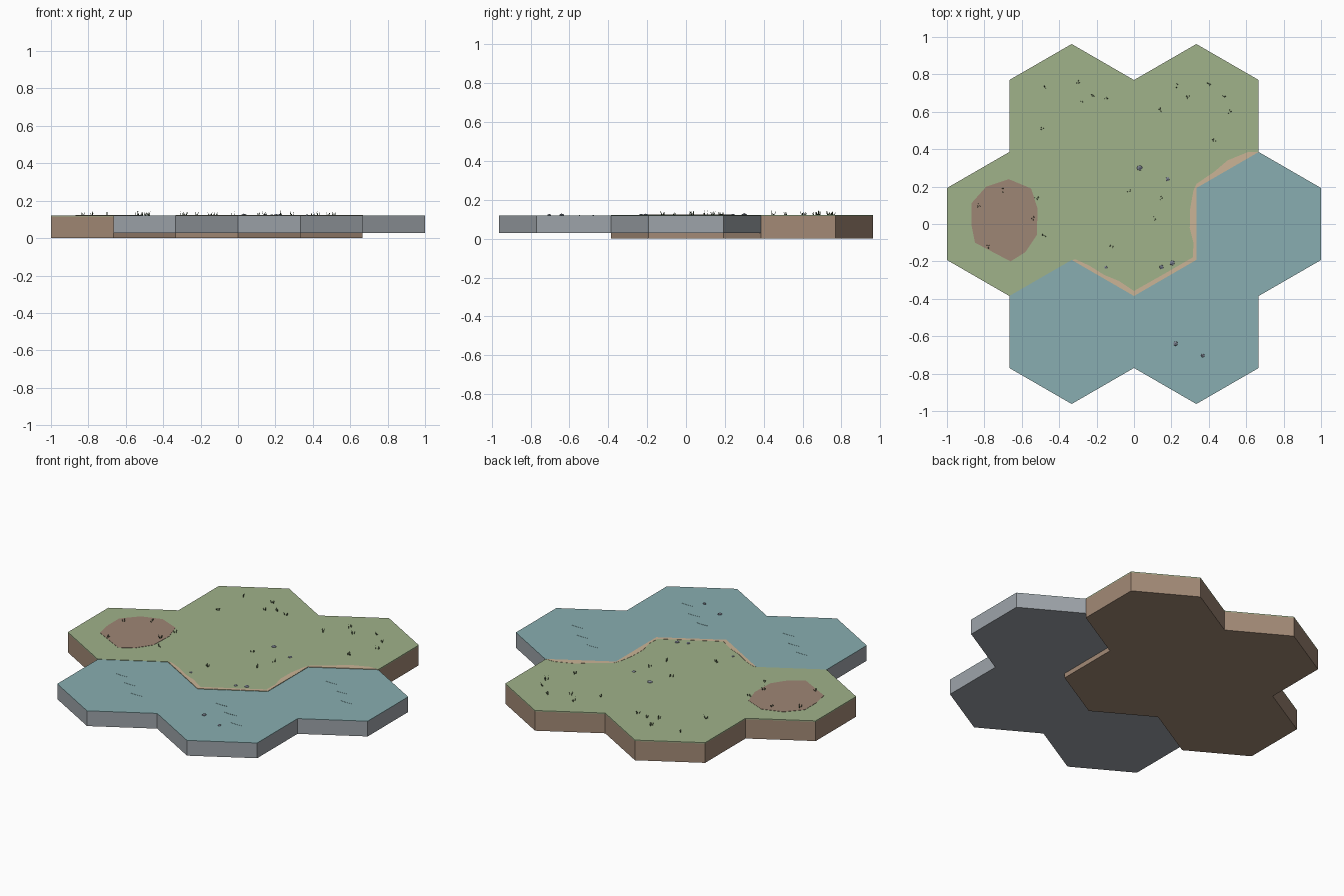
import bpy, bmesh, math, random
from mathutils import Vector

if "Cube" in bpy.data.objects:
    bpy.data.objects.remove(bpy.data.objects["Cube"])

random.seed(4)
TOP = 0.122                      # height of the turf
R = (1 / 3) / math.cos(math.pi / 6)   # hexagon corner radius


def material(name, srgb):
    m = bpy.data.materials.new(name)
    lin = [((c / 255 + 0.055) / 1.055) ** 2.4 for c in srgb]
    m.diffuse_color = (*lin, 1)
    m.use_nodes = True
    m.node_tree.nodes["Principled BSDF"].inputs["Base Color"].default_value = m.diffuse_color
    return m


grass = material("grass green", (160, 178, 138))
water = material("water teal", (136, 174, 177))
earth = material("earth brown", (163, 138, 118))
slate = material("slate grey", (158, 164, 170))
dirt = material("dirt brown", (158, 134, 117))
sand = material("sand", (203, 180, 150))
leaf = material("dark leaf", (78, 94, 66))
stone = material("stone blue grey", (125, 131, 145))


def add_object(name, bm, mats, recalc=True):
    if recalc:
        bmesh.ops.recalc_face_normals(bm, faces=bm.faces[:])
    me = bpy.data.meshes.new(name)
    bm.to_mesh(me)
    bm.free()
    for m in mats:
        me.materials.append(m)
    ob = bpy.data.objects.new(name, me)
    bpy.context.collection.objects.link(ob)
    return ob


def polar(c, r, deg):
    a = math.radians(deg)
    return Vector((c[0] + r * math.cos(a), c[1] + r * math.sin(a), 0))


def hex_slab(name, centres, bottom, lip, top, mats):
    """Joined hexagon tiles: walls only on the outside, surface colour on the rim."""
    bm = bmesh.new()
    up = Vector((0, 0, 1))

    def face(points, index):
        bm.faces.new([bm.verts.new(p) for p in points]).material_index = index

    for c in centres:
        ring = [polar(c, R, 30 + 60 * i) for i in range(6)]
        face([p + up * top for p in ring], 0)
        face([p + up * bottom for p in reversed(ring)], 1)
        for i in range(6):
            n = polar(c, 2 / 3, 60 + 60 * i)
            if any((n - Vector((*o, 0))).length < 0.05 for o in centres):
                continue
            a, b = ring[i], ring[(i + 1) % 6]
            for z0, z1, mi in ((bottom, lip, 1), (lip, top, 0)):
                face([a + up * z0, b + up * z0, b + up * z1, a + up * z1], mi)
    bmesh.ops.remove_doubles(bm, verts=bm.verts, dist=0.001)
    return add_object(name, bm, mats)


def plate(name, points, z, thick, mat):
    """Thin flat plate with walls."""
    bm = bmesh.new()
    lo = [bm.verts.new((x, y, z)) for x, y in points]
    hi = [bm.verts.new((x, y, z + thick)) for x, y in points]
    bm.faces.new(hi)
    bm.faces.new(lo[::-1])
    for i in range(len(points)):
        j = (i + 1) % len(points)
        bm.faces.new((lo[i], lo[j], hi[j], hi[i]))
    return add_object(name, bm, [mat])


# Land and water slabs
h = math.sqrt(3) / 3
land_tiles = [(0, 0), (-2 / 3, 0), (-1 / 3, h), (1 / 3, h)]
water_tiles = [(2 / 3, 0), (-1 / 3, -h), (1 / 3, -h)]
hex_slab("land", land_tiles, 0, 0.116, TOP, [grass, earth])
hex_slab("water", water_tiles, 0.028, 0.117, 0.12, [water, slate])

# Bare dirt clearing
plate("dirt_clearing",
      [(-.67, .24), (-.79, .20), (-.87, .11), (-.87, 0), (-.85, -.10), (-.66, -.20),
       (-.58, -.15), (-.52, -.06), (-.515, .08), (-.55, .19)], TOP - .001, .0025, dirt)

# Sandy shore: outer edge follows the tiles, inner edge wanders
shore = [(-.333, -.192), (0, -.385), (.333, -.192), (.333, .192), (.667, .385)]
inner = [(.61, .385), (.50, .34), (.43, .28), (.335, .215), (.318, .18), (.30, .08),
         (.298, -.02), (.318, -.10), (.315, -.178), (.17, -.262), (0, -.358),
         (-.08, -.305), (-.16, -.272), (-.24, -.222), (-.31, -.19)]
plate("sandy_shore", shore + inner, TOP - .001, .002, sand)

# Grass tufts: small splayed blades
tufts = [(-.48, .73), (-.30, .76), (-.22, .69), (-.28, .66), (-.15, .67), (-.49, .51),
         (.23, .74), (.40, .75), (.48, .68), (.29, .68), (.14, .61), (.51, .60),
         (.43, .45), (-.03, .18), (.14, .14), (.11, .03), (-.12, -.12), (-.52, .14),
         (-.54, .03), (-.48, -.06), (-.70, .18), (-.83, .10), (-.78, -.12)]
bm = bmesh.new()
for x, y in tufts:
    for k in range(4):
        a = random.uniform(0, 360)
        base = polar((x, y), random.uniform(.002, .010), a)
        tip = polar((x, y), .013, a)
        tip.z = TOP + random.uniform(.013, .026)
        ring = [bm.verts.new(polar(base, .0025, a + 120 * i) + Vector((0, 0, TOP - .001)))
                for i in range(3)]
        apex = bm.verts.new(tip)
        bm.faces.new(ring[::-1])
        for i in range(3):
            bm.faces.new((ring[i], ring[(i + 1) % 3], apex))
add_object("grass_tufts", bm, [leaf])

# Stones on the land and in the shallows
stones = [(.03, .30, .017), (.18, .24, .012), (.205, -.208, .015), (.147, -.23, .013),
          (-.15, -.232, .009), (.222, -.64, .014), (.368, -.703, .011)]
for i, (x, y, r) in enumerate(stones):
    bm = bmesh.new()
    bmesh.ops.create_icosphere(bm, subdivisions=1, radius=r)
    for v in bm.verts:
        v.co.z *= .55
        v.co *= random.uniform(.9, 1.1)
        v.co += Vector((x, y, .121))
    add_object(f"stone_{i + 1}", bm, [stone])

# Low ripples on each water tile
for i, (cx, cy) in enumerate(water_tiles):
    for k, (dx, dy) in enumerate(((-.11, .10), (.0, .03), (.10, -.06))):
        x, y = cx + dx, cy + dy
        plate(f"ripple_{i + 1}_{k + 1}",
              [(x - .04, y), (x, y - .003), (x + .04, y), (x, y + .003)],
              .1195, .0015, water)
